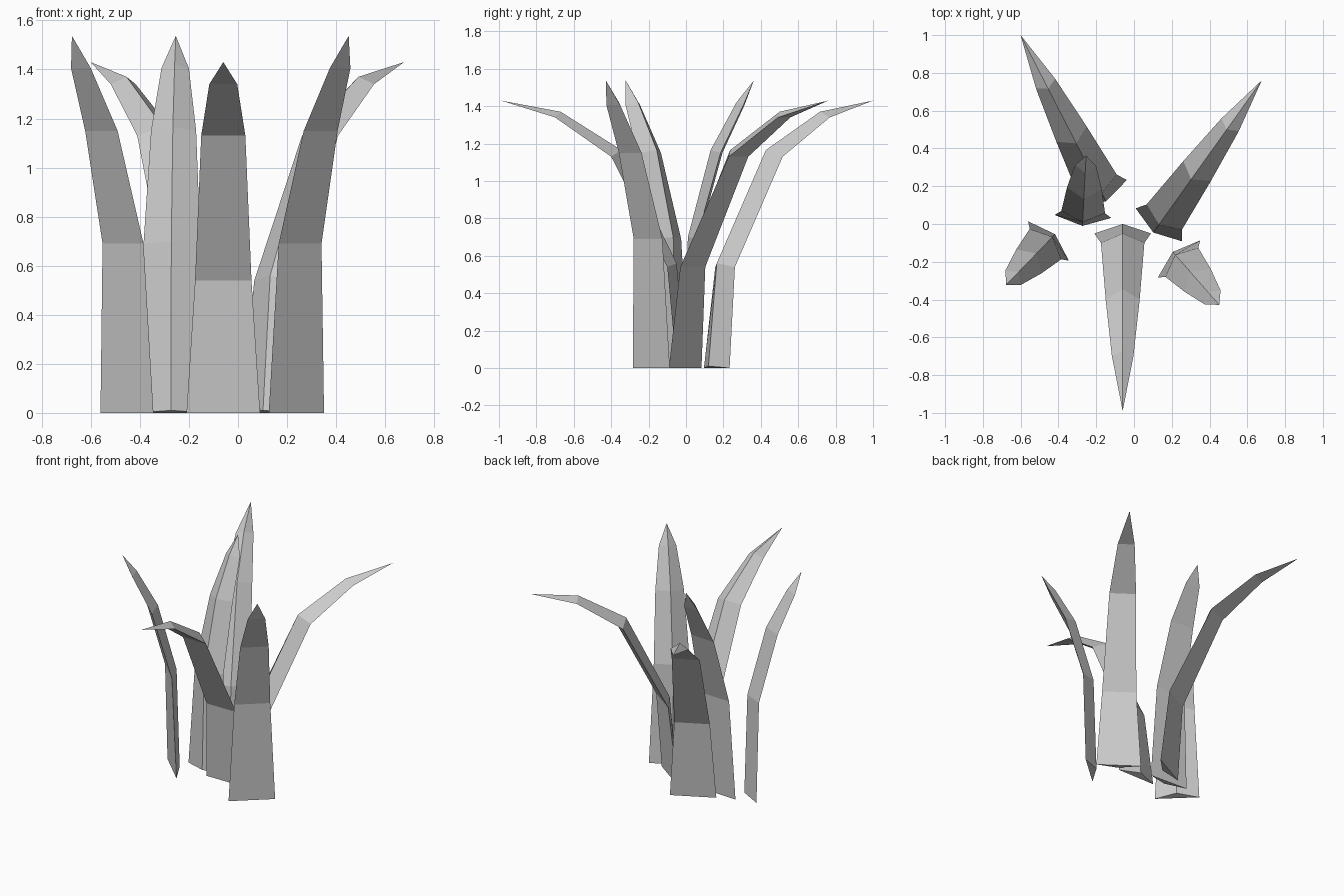
import bpy
from math import cos, sin, radians

if "Cube" in bpy.data.objects:
    bpy.data.objects.remove(bpy.data.objects["Cube"])

# Profiles: (half width, edge outward, edge z, ridge outward, ridge z) per ring, then tip (outward, z)
LONG = [(.15, .05, 0, 0, .01), (.115, .10, .54, .05, .56),
        (.09, .40, 1.13, .345, 1.165), (.057, .70, 1.34, .67, 1.37)]
LONG_TIP = (.99, 1.43)
UPRIGHT = [(.15, .05, 0, 0, .01), (.116, .073, .69, .02, .70),
           (.092, .20, 1.15, .142, 1.165), (.056, .32, 1.405, .28, 1.42)]
UPRIGHT_TIP = (.373, 1.537)


def blade(name, rings, tip, x, y, angle):
    """Triangular-section blade: flat outer face, ridge on the inner face."""
    c, s = cos(radians(angle)), sin(radians(angle))

    def place(out, side, z):
        return (x + out * c - side * s, y + out * s + side * c, z)

    verts, faces = [], [(0, 1, 2)]
    for w, out, z, r_out, r_z in rings:
        verts += [place(out, w, z), place(out, -w, z), place(r_out, 0, r_z)]
    verts.append(place(tip[0], 0, tip[1]))
    last = len(verts) - 1
    for i in range(len(rings)):
        for k in range(3):
            a, b = 3 * i + k, 3 * i + (k + 1) % 3
            if i < len(rings) - 1:
                faces.append((b, a, a + 3, b + 3))
            else:
                faces.append((b, a, last))
    mesh = bpy.data.meshes.new(name)
    mesh.from_pydata(verts, [], faces)
    mesh.update()
    # Make the normals point outwards
    import bmesh
    bm = bmesh.new()
    bm.from_mesh(mesh)
    bmesh.ops.recalc_face_normals(bm, faces=bm.faces)
    bm.to_mesh(mesh)
    bm.free()
    obj = bpy.data.objects.new(name, mesh)
    bpy.context.collection.objects.link(obj)


# Long drooping blades
for name, x, y, a in [("long_blade_front", -.06, 0, -90),
                      ("long_blade_right", .102, -.045, 54.5),
                      ("long_blade_back", -.148, .12, 117.2)]:
    blade(name, LONG, LONG_TIP, x, y, a)

# Short upright blades
for name, x, y, a in [("upright_blade_back", -.273, -.01, 87),
                      ("upright_blade_left", -.418, -.054, 226),
                      ("upright_blade_right", .205, -.148, -48.7)]:
    blade(name, UPRIGHT, UPRIGHT_TIP, x, y, a)
